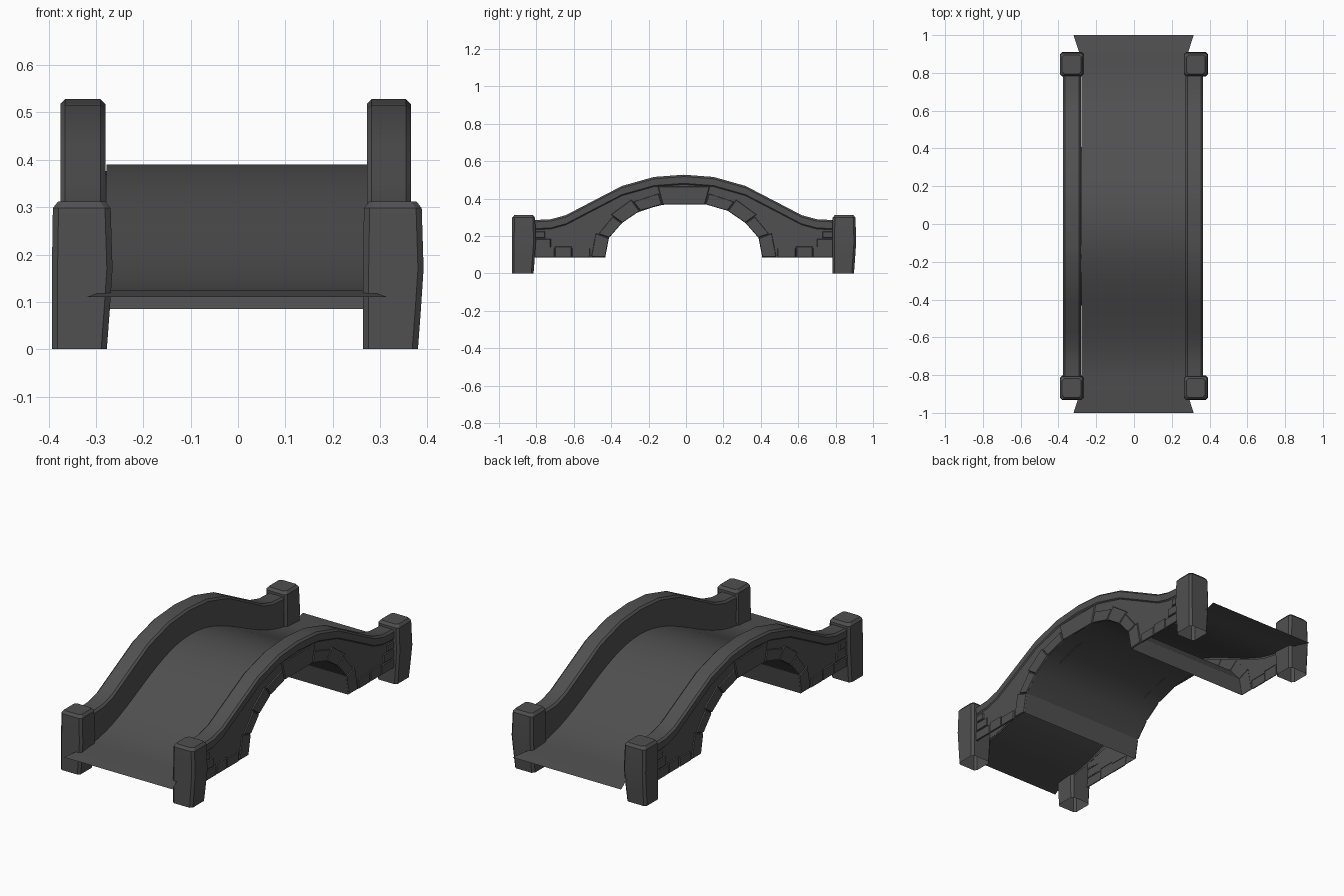
import bpy, bmesh, math
from mathutils import Vector

cube = bpy.data.objects.get("Cube")
if cube:
    bpy.data.objects.remove(cube, do_unlink=True)

stone = bpy.data.materials.new("dark grey stone")
stone.use_nodes = True
GREY = (0.08, 0.08, 0.08, 1)
stone.diffuse_color = GREY
stone.node_tree.nodes["Principled BSDF"].inputs["Base Color"].default_value = GREY

MID_Y = -0.012
FOOT_Z = 0.085
RELIEF = 0.006
# half profiles as (distance from the middle, height)
ARCH = [(0, .376), (.115, .37), (.235, .335), (.33, .27), (.4, .19), (.42, FOOT_Z)]
CREST = [(0, .528), (.16, .516), (.33, .468), (.49, .385), (.63, .312), (.71, .29), (.81, .285)]


def interp(points, d):
    for (a, za), (b, zb) in zip(points, points[1:]):
        if d <= b:
            return za + (zb - za) * (d - a) / (b - a)
    return points[-1][1]


def deck_z(y):
    if abs(y) > .87:
        return .125 - (abs(y) - .87) * .115
    return .125 + .1325 * (1 + math.cos(math.pi * y / .87))


def make(name, loops, closed=False, cap_top=False, angle=30):
    """Skin a row of matching cross-sections."""
    bm = bmesh.new()
    rows = [[bm.verts.new(p) for p in loop] for loop in loops]
    for r, s in zip(rows, rows[1:]):
        n = len(r)
        for i in range(n if closed else n - 1):
            j = (i + 1) % n
            bm.faces.new((r[i], r[j], s[j], s[i]))
    if cap_top:
        bm.faces.new(rows[-1])
    bmesh.ops.recalc_face_normals(bm, faces=bm.faces)
    return finish(name, bm, angle)


def finish(name, bm, angle=30):
    mesh = bpy.data.meshes.new(name)
    bm.to_mesh(mesh)
    bm.free()
    mesh.materials.append(stone)
    ob = bpy.data.objects.new(name, mesh)
    bpy.context.collection.objects.link(ob)
    bpy.ops.object.select_all(action='DESELECT')
    ob.select_set(True)
    bpy.context.view_layer.objects.active = ob
    bpy.ops.object.shade_smooth_by_angle(angle=math.radians(angle))
    return ob


# walkway sheet, flared at both ends
ys = [-1, -.87] + [-.87 + 1.74 * i / 32 for i in range(1, 32)] + [.87, 1]
deck_rows = []
for y in ys:
    w = .32 if abs(y) == 1 else .278
    deck_rows.append([(-w, y, deck_z(y)), (w - .004, y, deck_z(y))])
make("walkway", deck_rows)

# underside of the arch
full_arch = [(-d, z) for d, z in reversed(ARCH)] + ARCH[1:]
make("arch_underside", [[(-.368, d + MID_Y, z), (.358, d + MID_Y, z)] for d, z in full_arch])


def add_block(bm, quad, x, side):
    """Thin stone standing proud of the wall; quad holds (y, z) corners."""
    centre = sum((Vector(q) for q in quad), Vector((0, 0))) / 4
    back = [bm.verts.new((x - side * .002, *q)) for q in quad]
    front = []
    for q in quad:
        p = Vector(q)
        p += (centre - p).normalized() * .005
        front.append(bm.verts.new((x + side * RELIEF, p.x, p.y)))
    bm.faces.new(front)
    for i in range(4):
        j = (i + 1) % 4
        bm.faces.new((back[i], back[j], front[j], front[i]))


for side, label, outer, inner in ((1, "left", .365, .272), (-1, "right", -.375, -.28)):
    # parapet wall with a coping band and bevelled top edges
    steps = sorted({d for d, _ in ARCH} | {d for d, _ in CREST} | {.56, .421})
    face = outer - side * RELIEF
    loops = []
    for d in [-s for s in reversed(steps)] + steps[1:]:
        y, top = d + MID_Y, interp(CREST, abs(d))
        low = interp(ARCH, abs(d))
        section = [(face, low), (face, top - .052), (outer, top - .046), (outer, top - .01),
                   (outer - side * .01, top), (inner + side * .01, top),
                   (inner, top - .01), (inner, deck_z(y) - .01)]
        loops.append([(x, y, z) for x, z in section])
    make(label + "_parapet", loops)

    # arch stones, keystone and bricks
    bm = bmesh.new()
    for end in (-1, 1):
        for k, ((a, za), (b, zb)) in enumerate(zip(ARCH[1:], ARCH[2:])):
            h = .075 if k % 2 else .06
            quad = []
            for d, z, grow in ((a, za, 0), (b, zb, 0), (b, zb, h), (a, za, h)):
                out = Vector((d, (z - FOOT_Z) * 1.2 + .02)).normalized() * grow
                quad.append((end * (d + out.x) + MID_Y, z + out.y))
            add_block(bm, quad, face, side)
        # lower course and staggered corner bricks beside the post
        for a, b, lo, hi in ((.5, .6, FOOT_Z, .135), (.6, .69, FOOT_Z, .145),
                             (.69, .8, FOOT_Z, .135), (.71, .8, .14, .185),
                             (.74, .8, .19, .225)):
            quad = [(end * d + MID_Y, z) for d, z in ((a, lo), (b, lo), (b, hi), (a, hi))]
            add_block(bm, quad, face, side)
    key = [(MID_Y + d, z) for d, z in ((-.115, .37), (.115, .37), (.14, .465), (-.14, .465))]
    add_block(bm, key, face, side)
    bmesh.ops.recalc_face_normals(bm, faces=bm.faces)
    finish(label + "_wall_stones", bm, 20)

    # end posts: chamfered square columns, slightly bulged, open underneath
    for end, y0 in (("front", -.868), ("back", .845)):
        cx = .327 if side > 0 else -.33
        loops = []
        for z, r, shift in ((0, .058, -.005), (.08, .061, -.002), (.17, .064, .001),
                            (.298, .061, 0), (.312, .05, 0)):
            c = r - .012
            ring = [(r, -c), (r, c), (c, r), (-c, r), (-r, c), (-r, -c), (-c, -r), (c, -r)]
            loops.append([(cx + shift + u, y0 + shift + v, z) for u, v in ring])
        make(f"{end}_{label}_post", loops, closed=True, cap_top=True)
